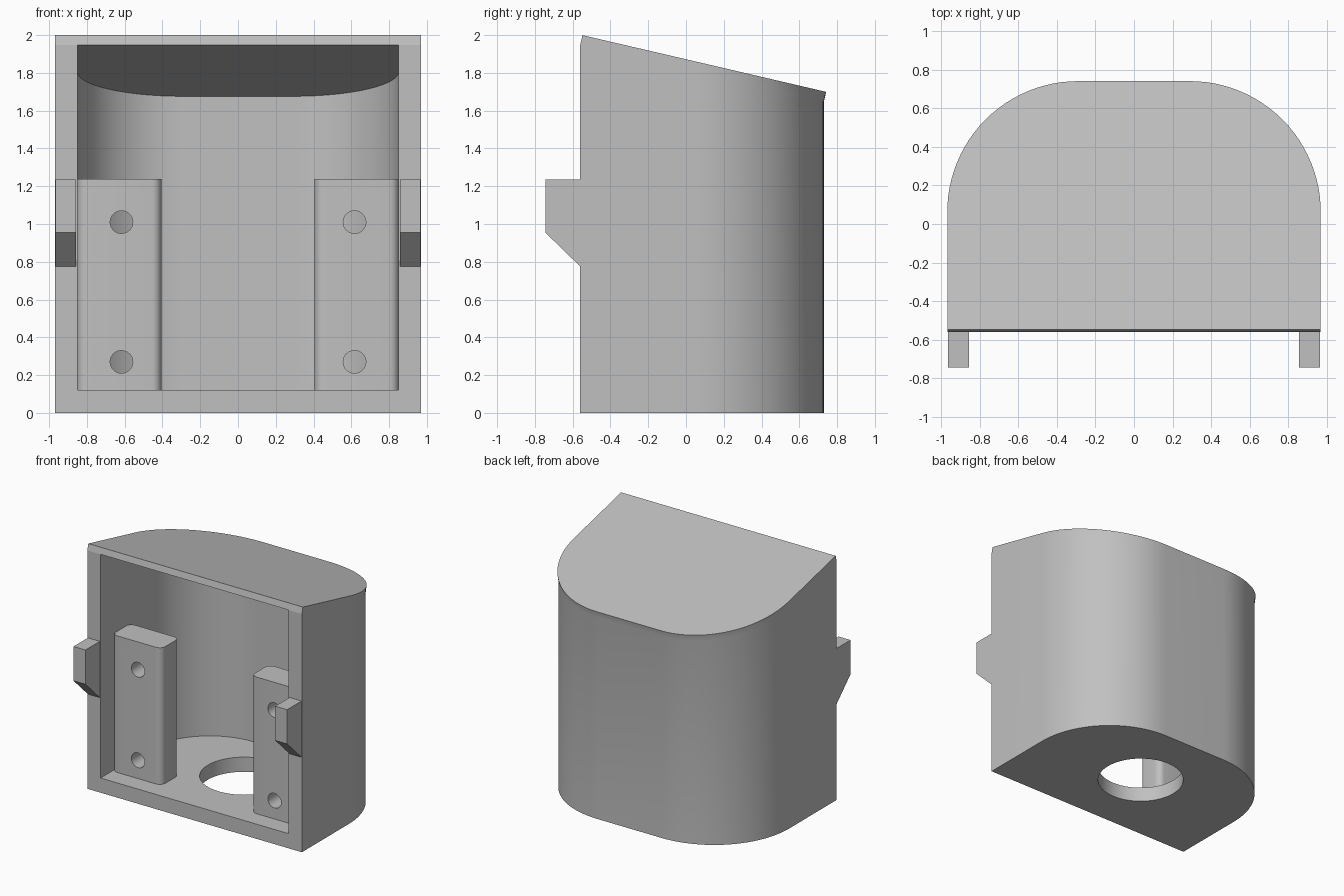
import bpy, bmesh, math
from mathutils import Matrix, Vector

cube = bpy.data.objects.get("Cube")
if cube:
    bpy.data.objects.remove(cube)

FRONT, SLOPE = -0.56, -0.2326      # opening plane, fall of the roof per unit depth

grey = bpy.data.materials.new("light_grey")
grey.use_nodes = True
grey.diffuse_color = (0.53, 0.53, 0.53, 1)
grey.node_tree.nodes["Principled BSDF"].inputs["Base Color"].default_value = grey.diffuse_color


def make(name, rings):
    """Closed solid skinned through matching rings of points."""
    bm = bmesh.new()
    loops = [[bm.verts.new(p) for p in ring] for ring in rings]
    for a, b in zip(loops, loops[1:]):
        for i in range(len(a)):
            j = (i + 1) % len(a)
            bm.faces.new((a[i], a[j], b[j], b[i]))
    bm.faces.new(loops[0][::-1])
    bm.faces.new(loops[-1])
    bmesh.ops.recalc_face_normals(bm, faces=bm.faces)
    mesh = bpy.data.meshes.new(name)
    bm.to_mesh(mesh)
    bm.free()
    mesh.materials.append(grey)
    obj = bpy.data.objects.new(name, mesh)
    bpy.context.collection.objects.link(obj)
    return obj


def outline(half_width, front, radius, steps=24):
    """Straight front, two large rounded corners at the back."""
    pts = []
    cx, cy = half_width - radius, 0.05
    for side, start in ((1, 0), (-1, 90)):
        for i in range(steps + 1):
            a = math.radians(start + 90 * i / steps)
            pts.append((side * cx + radius * math.cos(a), cy + radius * math.sin(a)))
    return [(half_width, front)] + pts + [(-half_width, front)]


def rounded_rect(x0, x1, y0, y1, r, steps=6):
    pts = []
    corners = ((x1 - r, y1 - r), (x0 + r, y1 - r), (x0 + r, y0 + r), (x1 - r, y0 + r))
    for k, (cx, cy) in enumerate(corners):
        for i in range(steps + 1):
            a = math.radians(90 * (k + i / steps))
            pts.append((cx + r * math.cos(a), cy + r * math.sin(a)))
    return pts


def flat(pts, z):
    return [Vector((x, y, z)) for x, y in pts]


def sloped(pts):
    return [Vector((x, y, 1.948 + SLOPE * (y - FRONT))) for x, y in pts]


def cylinder(centre, radius, depth, axis, sides=48):
    turn = Vector((0, 0, 1)).rotation_difference(Vector(axis)).to_matrix().to_4x4()
    place = Matrix.Translation(centre) @ turn
    circle = [(radius * math.cos(math.tau * i / sides), radius * math.sin(math.tau * i / sides))
              for i in range(sides)]
    return make("cutter", [[place @ p for p in flat(circle, z)] for z in (-depth / 2, depth / 2)])


def cut(obj, cutter):
    mod = obj.modifiers.new("cut", "BOOLEAN")
    mod.operation, mod.solver, mod.object = "DIFFERENCE", "EXACT", cutter
    bpy.context.view_layer.objects.active = obj
    bpy.ops.object.modifier_apply(modifier=mod.name)
    bpy.data.objects.remove(cutter)


def smooth(obj):
    bpy.ops.object.select_all(action="DESELECT")
    obj.select_set(True)
    bpy.context.view_layer.objects.active = obj
    bpy.ops.object.shade_smooth_by_angle(angle=math.radians(30))


# Housing: walls, floor and a sloping roof slab set square to the slope
outer = outline(0.97, FRONT, 0.68)
roof_shift = Vector((0, -SLOPE, 1)).normalized() * 0.053
roof = sloped(outer)
housing = make("housing", [flat(outer, 0), roof, [p + roof_shift for p in roof]])

# Cavity open to the front, and the round hole in the floor
inner = outline(0.85, FRONT - 0.1, 0.56)
cut(housing, make("cutter", [flat(inner, 0.12), sloped(inner)]))
cut(housing, cylinder((0, 0.08, 0), 0.33, 0.6, (0, 0, 1), 64))
smooth(housing)

for label, s in (("left", 1), ("right", -1)):
    # Mounting block with two screw holes
    x0, x1 = sorted((s * 0.405, s * 0.852))
    block = rounded_rect(x0, x1, -0.41, -0.18, 0.05)
    post = make(label + "_mounting_block", [flat(block, 0.11), flat(block, 1.237)])
    for z in (0.27, 1.01):
        cut(post, cylinder((s * 0.617, -0.3, z), 0.06, 0.6, (0, 1, 0), 32))
    smooth(post)

    # Hooked tab on the front rim
    profile = ((FRONT + 0.02, 1.235), (-0.745, 1.235), (-0.745, 0.955),
               (FRONT, 0.775), (FRONT + 0.02, 0.775))
    make(label + "_tab", [[Vector((s * x, y, z)) for y, z in profile] for x in (0.858, 0.966)])
